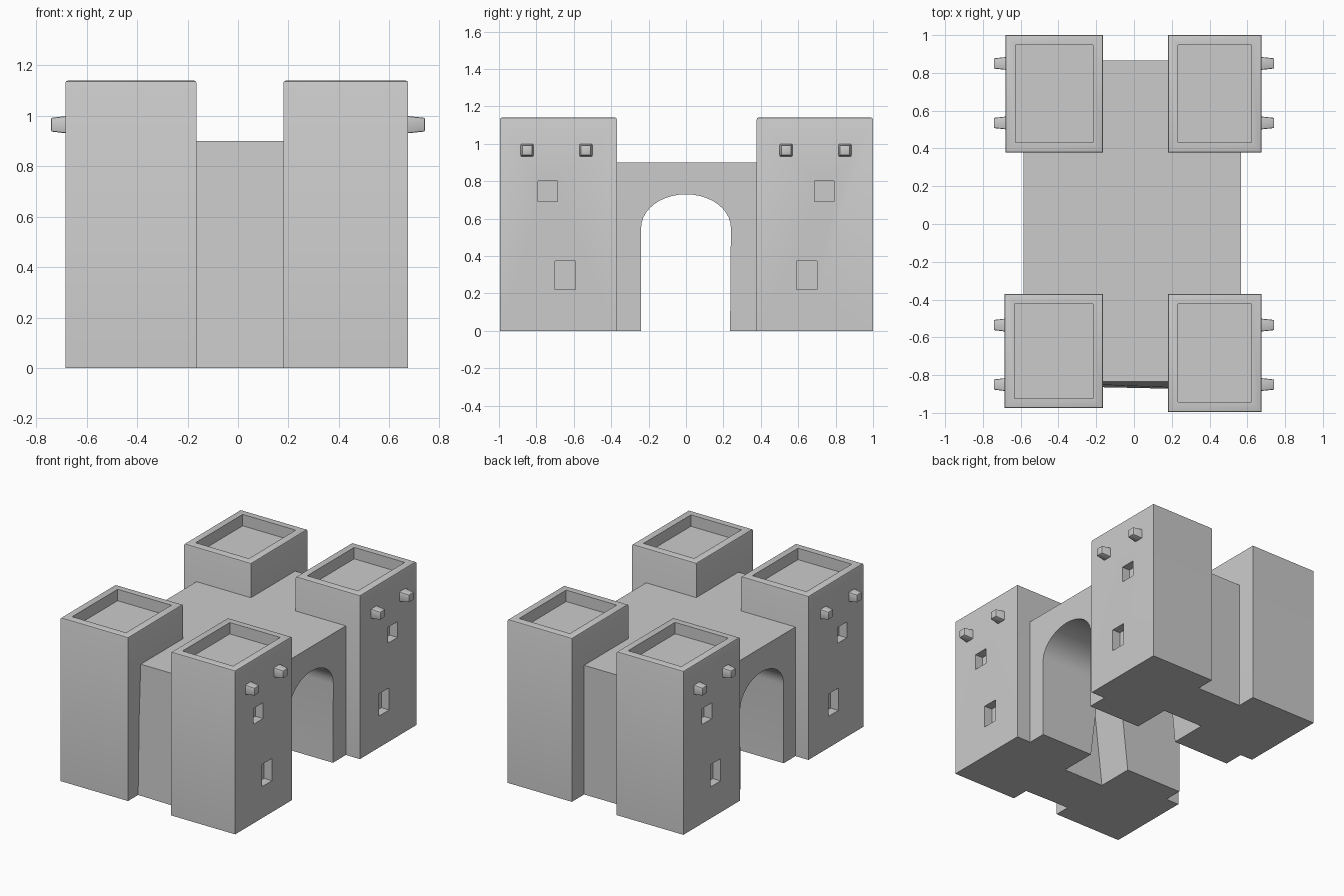
import bpy, bmesh, math
from mathutils import Vector

cube = bpy.data.objects.get("Cube")
if cube:
    bpy.data.objects.remove(cube, do_unlink=True)

stone = bpy.data.materials.new("grey stone")
stone.use_nodes = True
GREY = (0.6, 0.6, 0.6, 1)
stone.diffuse_color = GREY
stone.node_tree.nodes["Principled BSDF"].inputs["Base Color"].default_value = GREY


def finish(bm, name):
    bmesh.ops.recalc_face_normals(bm, faces=bm.faces)
    mesh = bpy.data.meshes.new(name)
    bm.to_mesh(mesh)
    bm.free()
    mesh.materials.append(stone)
    ob = bpy.data.objects.new(name, mesh)
    bpy.context.collection.objects.link(ob)
    return ob


def box(x, y, z):
    """bmesh box from three (low, high) ranges"""
    bm = bmesh.new()
    bmesh.ops.create_cube(bm, size=1)
    for v in bm.verts:
        v.co = Vector([r[0] if c < 0 else r[1] for c, r in zip(v.co, (x, y, z))])
    return bm


def activate(ob):
    bpy.ops.object.select_all(action='DESELECT')
    ob.select_set(True)
    bpy.context.view_layer.objects.active = ob


def cut(ob, cutter):
    mod = ob.modifiers.new("cut", 'BOOLEAN')
    mod.operation, mod.solver, mod.object = 'DIFFERENCE', 'EXACT', cutter
    activate(ob)
    bpy.ops.object.modifier_apply(modifier=mod.name)
    bpy.data.objects.remove(cutter, do_unlink=True)


def smooth(ob):
    activate(ob)
    bpy.ops.object.shade_smooth_by_angle(angle=math.radians(35))


# Central gatehouse with a slightly leaning front wall
bm = box((-0.585, 0.567), (-0.835, 0.865), (0, 0.9))
for v in bm.verts:
    if v.co.y < 0 and v.co.z < 0.1:
        v.co.y -= 0.045 if v.co.x > 0 else 0.02
gatehouse = finish(bm, "gatehouse")

# Arched passage running from side to side
bm = bmesh.new()
arc = [math.pi * i / 20 for i in range(21)]
outline = [(0.235, -0.1)] + [(0.24 * math.cos(a), 0.55 + 0.18 * math.sin(a)) for a in arc]
outline.append((-0.24, -0.1))
face = bm.faces.new([bm.verts.new((-1, y, z)) for y, z in outline])
new = bmesh.ops.extrude_face_region(bm, geom=[face])["geom"]
bmesh.ops.translate(bm, vec=(2, 0, 0), verts=[v for v in new if isinstance(v, bmesh.types.BMVert)])
cut(gatehouse, finish(bm, "passage_cutter"))

# Niches in both passage walls, narrowing upward
bm = box((-0.16, 0.175), (-0.5, 0.5), (-0.1, 0.6))
for v in bm.verts:
    if v.co.z > 0.5:
        v.co.x *= 0.5
cut(gatehouse, finish(bm, "niche_cutter"))
smooth(gatehouse)

# Four corner towers: side, end, x range, y range
towers = [
    ("front_left", 1, -1, (0.18, 0.675), (-0.995, -0.37)),
    ("front_right", -1, -1, (-0.685, -0.165), (-0.975, -0.37)),
    ("back_left", 1, 1, (0.18, 0.675), (0.378, 1.0)),
    ("back_right", -1, 1, (-0.68, -0.165), (0.378, 1.0)),
]
# Windows: y centre, z centre, width, height
windows = [(0.74, 0.745, 0.105, 0.11), (0.645, 0.297, 0.11, 0.155)]

for name, side, end, xs, ys in towers:
    bm = box(xs, ys, (0, 1.14))
    bm.edges.ensure_lookup_table()
    rim = [e for e in bm.edges if all(v.co.z > 1 for v in e.verts)]
    bmesh.ops.bevel(bm, geom=rim, offset=0.01, segments=2, affect='EDGES', profile=0.5)
    # Sunken roof inside a parapet
    top = max(bm.faces, key=lambda f: f.calc_center_median().z)
    bmesh.ops.inset_region(bm, faces=[top], thickness=0.06)
    bottom = bmesh.ops.extrude_face_region(bm, geom=[top])["geom"]
    bmesh.ops.translate(bm, vec=(0, 0, -0.08),
                        verts=[v for v in bottom if isinstance(v, bmesh.types.BMVert)])
    if top.is_valid:
        bmesh.ops.delete(bm, geom=[top], context='FACES_ONLY')
    tower = finish(bm, name + "_tower")

    wall = xs[1] if side > 0 else xs[0]
    for y, z, w, h in windows:
        y *= end
        hole = box(sorted((wall - side * 0.06, wall + side * 0.1)),
                   (y - w / 2, y + w / 2), (z - h / 2, z + h / 2))
        cut(tower, finish(hole, "window_cutter"))
    smooth(tower)

    # Tapered studs under the parapet
    for i, y in enumerate((0.535, 0.85)):
        y *= end
        bm = box(sorted((wall - side * 0.02, side * 0.742)),
                 (y - 0.036, y + 0.036), (0.929, 1.001))
        tip = [v for v in bm.verts if abs(v.co.x) > 0.73]
        for v in tip:
            v.co.y = y + (v.co.y - y) * 0.75
            v.co.z = 0.965 + (v.co.z - 0.965) * 0.75
        edges = [e for e in bm.edges if any(v in tip for v in e.verts)]
        bmesh.ops.bevel(bm, geom=edges, offset=0.006, segments=2, affect='EDGES', profile=0.5)
        smooth(finish(bm, f"{name}_stud_{i + 1}"))
